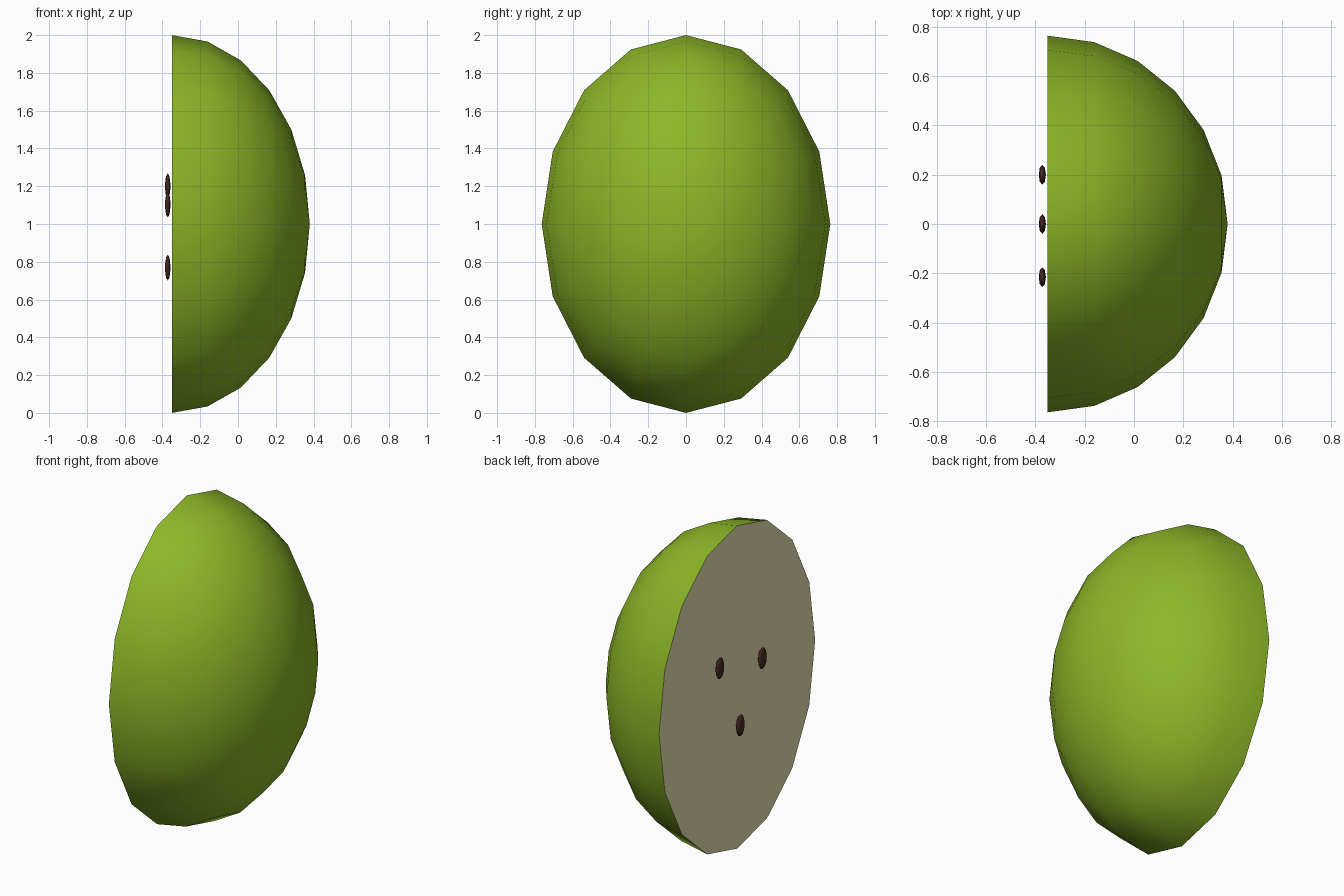
import bpy, bmesh, math
from mathutils import Matrix

if "Cube" in bpy.data.objects:
    bpy.data.objects.remove(bpy.data.objects["Cube"])


def material(name, rgb):
    m = bpy.data.materials.new(name)
    m.diffuse_color = (*rgb, 1)
    m.use_nodes = True
    m.node_tree.nodes["Principled BSDF"].inputs["Base Color"].default_value = m.diffuse_color
    return m


SKIN = material("green skin", (0.26, 0.47, 0.02))
FLESH = material("cream flesh", (0.80, 0.76, 0.45))
SEED = material("dark brown seed", (0.06, 0.02, 0.015))


def finish(name, bm, mats):
    me = bpy.data.meshes.new(name)
    bmesh.ops.recalc_face_normals(bm, faces=bm.faces)
    bm.to_mesh(me)
    bm.free()
    for m in mats:
        me.materials.append(m)
    ob = bpy.data.objects.new(name, me)
    bpy.context.collection.objects.link(ob)
    return ob


# Fruit half: sphere with its pole along +x, cut flat at x = -0.35
CUT_X = -0.35
bm = bmesh.new()
bmesh.ops.create_uvsphere(bm, u_segments=16, v_segments=12, radius=1,
                          matrix=Matrix.Rotation(math.pi / 2, 4, 'Y'))
bmesh.ops.delete(bm, geom=[v for v in bm.verts if v.co.x < -0.01], context='VERTS')
cap = bmesh.ops.contextual_create(bm, geom=[e for e in bm.edges if e.is_boundary])["faces"]
for f in bm.faces:
    f.smooth = f not in cap
    f.material_index = 1 if f in cap else 0
for e in bm.edges:
    e.smooth = not any(f in cap for f in e.link_faces)
bm.transform(Matrix.Translation((CUT_X, 0, 1)) @ Matrix.Diagonal((0.73, 0.764, 1, 1)))
finish("fruit_half", bm, [SKIN, FLESH])

# Seeds floating just off the cut face
for i, (y, z) in enumerate([(0.2, 1.2), (-0.216, 1.103), (0, 0.769)]):
    bm = bmesh.new()
    bmesh.ops.create_uvsphere(bm, u_segments=8, v_segments=6, radius=1)
    bm.transform(Matrix.Translation((-0.372, y, z)) @ Matrix.Diagonal((0.0145, 0.04, 0.067, 1)))
    for f in bm.faces:
        f.smooth = True
    finish(f"seed_{i + 1}", bm, [SEED])
